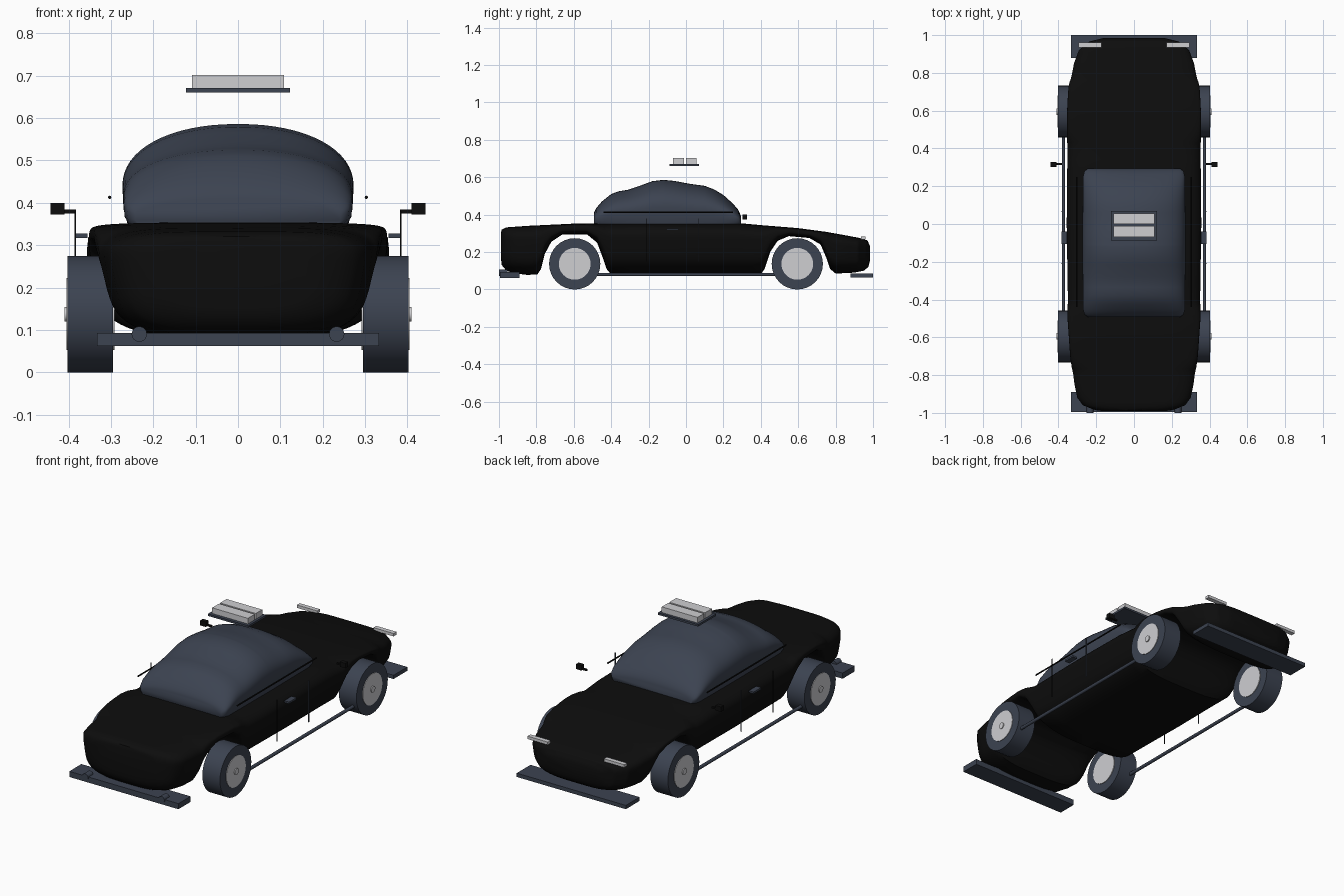
import bpy, bmesh, math
from mathutils import Vector

if "Cube" in bpy.data.objects:
    bpy.data.objects.remove(bpy.data.objects["Cube"])


def material(name, rgb):
    m = bpy.data.materials.new(name)
    m.diffuse_color = (*rgb, 1)
    m.use_nodes = True
    m.node_tree.nodes["Principled BSDF"].inputs["Base Color"].default_value = m.diffuse_color
    return m


BLACK = material("black paint", (0.004, 0.004, 0.004))
SLATE = material("slate grey", (0.045, 0.056, 0.082))
LIGHT = material("light grey", (0.62, 0.62, 0.64))


def finish(name, bm, mat, smooth=None):
    bmesh.ops.recalc_face_normals(bm, faces=bm.faces)
    mesh = bpy.data.meshes.new(name)
    bm.to_mesh(mesh)
    bm.free()
    mesh.materials.append(mat)
    ob = bpy.data.objects.new(name, mesh)
    bpy.context.collection.objects.link(ob)
    if smooth:
        bpy.ops.object.select_all(action='DESELECT')
        ob.select_set(True)
        bpy.context.view_layer.objects.active = ob
        bpy.ops.object.shade_smooth_by_angle(angle=math.radians(smooth))
    return ob


def box(name, x, y, z, mat):
    """Box from (min, max) ranges on each axis."""
    bm = bmesh.new()
    bmesh.ops.create_cube(bm, size=1)
    for v in bm.verts:
        v.co = Vector([(a + b) / 2 + c * (b - a) for c, (a, b) in zip(v.co, (x, y, z))])
    return finish(name, bm, mat)


def side_box(name, x, y, z, mat):
    """The same box on both sides of the car."""
    box("left_" + name, (-x[1], -x[0]), y, z, mat)
    box("right_" + name, x, y, z, mat)


def cylinder(name, start, end, radius, mat, sides=32):
    bm = bmesh.new()
    a, b = Vector(start), Vector(end)
    bmesh.ops.create_cone(bm, cap_ends=True, segments=sides, radius1=radius,
                          radius2=radius, depth=(b - a).length)
    turn = (b - a).to_track_quat('Z', 'Y')
    for v in bm.verts:
        v.co = turn @ v.co + (a + b) / 2
    return finish(name, bm, mat, 40)


def interp(points, y):
    """Height or width along a polyline profile."""
    for (y0, v0), (y1, v1) in zip(points, points[1:]):
        if y <= y1:
            return v0 + (v1 - v0) * max(0, y - y0) / (y1 - y0)
    return points[-1][1]


def loft(name, section, profiles, mat, smooth):
    """Skin closed sections at every profile point along y, with finer steps between."""
    ys = sorted({round(p[0], 4) for prof in profiles for p in prof})
    ys = [a + (b - a) * k / 2 for a, b in zip(ys, ys[1:]) for k in (0, 1)] + [ys[-1]]
    bm = bmesh.new()
    rings = [[bm.verts.new((x, y, z)) for x, z in section(*[interp(p, y) for p in profiles])]
             for y in ys]
    n = len(rings[0])
    for r, s in zip(rings, rings[1:]):
        for i in range(n):
            bm.faces.new((r[i], r[(i + 1) % n], s[(i + 1) % n], s[i]))
    bm.faces.new(rings[0])
    bm.faces.new(rings[-1])
    return finish(name, bm, mat, smooth)


def power(c, n):
    return math.copysign(abs(c) ** (2 / n), c)


# Body: lower edge includes the wheel arches
body_bottom = [(-.99, .17), (-.985, .13), (-.96, .1), (-.92, .087), (-.85, .078), (-.795, .08),
               (-.775, .11), (-.755, .19), (-.72, .255), (-.66, .295), (-.53, .295), (-.475, .25),
               (-.445, .17), (-.425, .11), (-.4, .08), (.4, .08), (.42, .11), (.45, .2), (.49, .26),
               (.55, .285), (.66, .275), (.72, .24), (.75, .17), (.77, .11), (.8, .085), (.9, .09),
               (.95, .1), (.975, .12), (.985, .16)]
body_top = [(-.99, .3), (-.985, .32), (-.96, .332), (-.85, .34), (-.6, .352), (-.2, .357), (.28, .355),
            (.4, .344), (.6, .328), (.75, .308), (.85, .29), (.93, .275), (.97, .262), (.985, .23)]
body_width = [(-.99, .17), (-.985, .21), (-.96, .275), (-.92, .305), (-.85, .32), (-.7, .338),
              (-.5, .352), (0, .36), (.6, .354), (.75, .347), (.85, .33), (.92, .305),
              (.965, .25), (.985, .17)]


def body_section(low, high, width):
    points = []
    for i in range(56):
        a = 2 * math.pi * i / 56
        c, s = math.cos(a), math.sin(a)
        n = 5 if s > 0 else 3.4
        z = (low + high) / 2 + (high - low) / 2 * power(s, n)
        taper = 1 - .6 * max(0, .29 - z)      # sides tuck in towards the sills
        points.append((width * power(c, n) * taper, z))
    return points


loft("body", body_section, [body_bottom, body_top, body_width], BLACK, 50)

# Cabin: domed greenhouse on a straight lower band
cabin_top = [(-.492, .41), (-.48, .435), (-.45, .47), (-.4, .51), (-.36, .525), (-.31, .533), (-.25, .553),
             (-.18, .579), (-.12, .586), (-.06, .58), (.02, .565), (.1, .554), (.15, .535), (.2, .505),
             (.25, .46), (.28, .425), (.293, .395)]
cabin_width = [(-.492, .245), (-.48, .262), (-.45, .27), (-.1, .273), (.25, .27), (.28, .262), (.293, .245)]


def cabin_section(high, width):
    base = .35
    band = base + .38 * (high - base)
    points = [(width * .955, base), (width * .99, base + .4 * (band - base))]
    for i in range(33):
        a = math.pi * i / 32
        points.append((width * power(math.cos(a), 2.15),
                       band + (high - band) * power(max(0, math.sin(a)), 2.15)))
    return points + [(-x, z) for x, z in points[1::-1]]


loft("cabin", cabin_section, [cabin_top, cabin_width], SLATE, 50)

# Wheels: tyre, rim through the tyre and small hub
for side, s in (("left", -1), ("right", 1)):
    for end, y in (("front", -.595), ("rear", .595)):
        for part, x0, x1, r, mat in (("tyre", .295, .402, .137, SLATE), ("rim", .291, .405, .085, LIGHT),
                                     ("hub", .3, .41, .017, LIGHT)):
            cylinder(f"{end}_{side}_{part}", (s * x0, y, .137), (s * x1, y, .137), r, mat)
    # Side skirt, window rail and fog light
    cylinder(side + "_skirt", (s * .373, -.48, .08), (s * .373, .48, .08), .009, SLATE, 12)
    cylinder(side + "_window_rail", (s * .303, -.44, .413), (s * .303, .25, .413), .004, BLACK, 8)
    cylinder(side + "_fog_light", (s * .233, -1, .09), (s * .233, -.955, .09), .018, SLATE, 24)

# Bumpers
box("front_bumper", (-.333, .333), (-.995, -.89), (.062, .093), SLATE)
box("rear_bumper", (-.333, .333), (.88, 1), (.064, .085), SLATE)

# Lamps
side_box("headlight", (.185, .255), (-.962, -.937), (.275, .298), LIGHT)
side_box("tail_light", (.172, .295), (.935, .96), (.268, .284), LIGHT)

# Door seams, handles and mirrors
side_box("front_door_seam", (.382, .386), (-.212, -.208), (.15, .38), BLACK)
side_box("rear_door_seam", (.382, .386), (.066, .07), (.15, .38), SLATE)
side_box("door_handle", (.355, .385), (-.105, -.04), (.317, .327), SLATE)
side_box("mirror_arm", (.382, .41), (.312, .322), (.375, .384), BLACK)
side_box("mirror", (.409, .443), (.303, .327), (.373, .4), BLACK)

# Roof light bar
box("light_bar_base", (-.123, .123), (-.087, .07), (.66, .671), SLATE)
box("front_light_bar", (-.109, .109), (-.07, -.01), (.671, .702), LIGHT)
box("rear_light_bar", (-.109, .109), (0, .056), (.671, .702), LIGHT)
